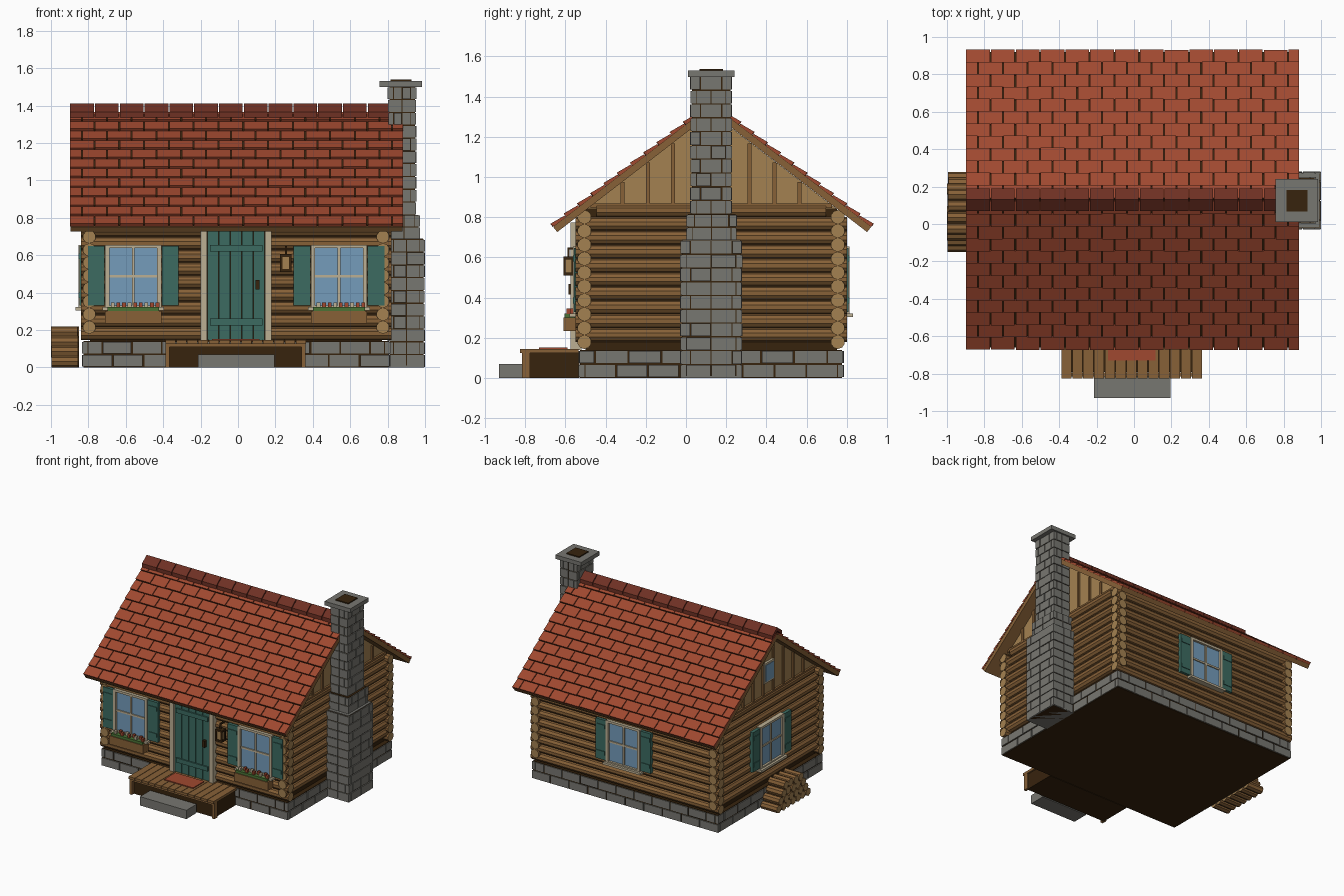
import bpy, bmesh, math, random
from mathutils import Matrix, Vector

if "Cube" in bpy.data.objects:
    bpy.data.objects.remove(bpy.data.objects["Cube"])

random.seed(4)
CX, CY = -0.01, 0.125            # centre of the house


def mat(name, hexcol):
    lin = [(int(hexcol[i:i + 2], 16) / 255) ** 2.2 for i in (0, 2, 4)]
    m = bpy.data.materials.new(name)
    m.diffuse_color = (*lin, 1)
    m.use_nodes = True
    m.node_tree.nodes["Principled BSDF"].inputs["Base Color"].default_value = m.diffuse_color
    return m


STONE = mat("stone grey", "777670")
SHINGLE = mat("shingle red", "9E4A33")
RIDGE = mat("ridge dark red", "6E3428")
LOG = mat("log brown", "86613A")
TAN = mat("cut wood tan", "A28052")
TEAL = mat("painted teal", "3E6B61")
GLASS = mat("window blue", "749BBA")
CREAM = mat("trim cream", "BBAE92")
DARK = mat("dark brown", "3A2815")
GREEN = mat("leaf green", "4C7238")


def finish(name, bm, *mats):
    me = bpy.data.meshes.new(name)
    bmesh.ops.recalc_face_normals(bm, faces=bm.faces)
    bm.to_mesh(me)
    bm.free()
    for m in mats:
        me.materials.append(m)
    ob = bpy.data.objects.new(name, me)
    bpy.context.collection.objects.link(ob)
    return ob


def boxes(name, m, items, M=Matrix()):
    """Boxes given as x0, x1, y0, y1, z0, z1, joined in one object."""
    bm = bmesh.new()
    for x0, x1, y0, y1, z0, z1 in items:
        c = Matrix.Translation(((x0 + x1) / 2, (y0 + y1) / 2, (z0 + z1) / 2))
        s = Matrix.Diagonal((x1 - x0, y1 - y0, z1 - z0, 1))
        bmesh.ops.create_cube(bm, size=1, matrix=M @ c @ s)
    return finish(name, bm, m)


def logs(name, items, r, sides=10):
    """Logs given as centre, axis, length, with pale cut ends."""
    bm = bmesh.new()
    for c, axis, length in items:
        rot = Vector(axis).to_track_quat('Z', 'Y').to_matrix().to_4x4()
        bmesh.ops.create_cone(bm, cap_ends=True, segments=sides, radius1=r, radius2=r,
                              depth=length, matrix=Matrix.Translation(c) @ rot)
    for f in bm.faces:
        f.material_index = int(len(f.verts) > 4)
    return finish(name, bm, LOG, TAN)


def prism(bm, profile, x0, x1):
    """Extrude a closed y-z profile along x."""
    a = [bm.verts.new((x0, y, z)) for y, z in profile]
    b = [bm.verts.new((x1, y, z)) for y, z in profile]
    n = len(a)
    bm.faces.new(a)
    bm.faces.new(b[::-1])
    for i in range(n):
        bm.faces.new((a[i], b[i], b[(i + 1) % n], a[(i + 1) % n]))


def masonry(name, x0, x1, y0, y1, z0, z1, rows, length, gap=0.006):
    """Staggered courses of stones around a mortar core."""
    items, h, d = [], (z1 - z0) / rows, 0.03

    def run(a, b, shift):
        n = max(1, round((b - a) / length))
        w = (b - a) / n
        cuts = [a] + [a + w * (k + 0.5 * shift) for k in range(1 - shift, n)] + [b]
        cuts = sorted(set(round(c, 4) for c in cuts))
        return [(p + gap / 2, q - gap / 2) for p, q in zip(cuts, cuts[1:])]

    for r in range(rows):
        odd = r % 2
        za, zb = z0 + r * h + gap / 2, z0 + (r + 1) * h - gap / 2
        ix, iy = (d, 0) if odd else (0, d)
        for p, q in run(x0 + ix, x1 - ix, odd):
            j = random.uniform(0, 0.004)
            items += [(p, q, y0 + j, y0 + d, za, zb), (p, q, y1 - d, y1 - j, za, zb)]
        for p, q in run(y0 + iy, y1 - iy, odd):
            j = random.uniform(0, 0.004)
            items += [(x0 + j, x0 + d, p, q, za, zb), (x1 - d, x1 - j, p, q, za, zb)]
    boxes(name + "_stones", STONE, items)
    e = 0.009
    boxes(name + "_mortar", DARK, [(x0 + e, x1 - e, y0 + e, y1 - e, z0, z1)])


# Foundation and wall core
masonry("foundation", -0.835, 0.815, -0.535, 0.785, 0, 0.14, 2, 0.165, 0.009)
boxes("wall_core", DARK, [(-0.79, 0.77, -0.5, 0.75, 0.13, 0.84)])

# Interlocking log walls
fb = [((CX, CY + s * 0.63, 0.18 + 0.069 * i), (1, 0, 0), 1.66) for i in range(10) for s in (-1, 1)]
lr = [((CX + s * 0.785, CY, 0.2145 + 0.069 * i), (0, 1, 0), 1.35 if i < 9 else 1.14)
      for i in range(10) for s in (-1, 1)]
logs("front_back_logs", fb, 0.035)
logs("side_logs", lr, 0.035)

# Gables with battens
K, APEX = 0.77, 1.322
bm = bmesh.new()
half = (APEX - 0.84) / K
for s in (-1, 1):
    prism(bm, [(CY - half, 0.84), (CY + half, 0.84), (CY, APEX)],
          CX + s * 0.785 - 0.012, CX + s * 0.785 + 0.012)
finish("gables", bm, TAN)
trim = []
for s in (-1, 1):
    x = CX + s * 0.8
    trim.append((x - 0.012, x + 0.012, CY - 0.6, CY + 0.6, 0.845, 0.868))
    for d in (0.065, 0.19, 0.315, 0.44):
        for t in (-1, 1):
            y = CY + t * d
            trim.append((x - 0.008, x + 0.008, y - 0.01, y + 0.01, 0.86, APEX - K * (d + 0.01)))
boxes("gable_battens", LOG, trim)

# Roof: deck, underlay, shingles, all on both slopes
RX0, RX1, RUN, TOP = -0.90, 0.885, 0.79, 1.36
ang = math.atan(K)
ca, sa = math.cos(ang), math.sin(ang)
SL = RUN / ca


def slope(side, s, n):
    """Point at distance s up from the eave and n above the deck."""
    return CY + 0.005 + side * (RUN - s * ca + n * sa), TOP - K * RUN + s * sa + n * ca


deck, under, tiles = bmesh.new(), bmesh.new(), bmesh.new()
ROWS, W = 12, 0.1326
for side in (-1, 1):
    def P(pts):
        return [slope(side, s, n) for s, n in pts]
    prism(deck, P([(0, -0.032), (0, 0), (SL, 0), (SL - 0.025, -0.032)]), RX0 + 0.005, RX1 - 0.005)
    prism(under, P([(0.005, 0), (0.005, 0.004), (SL, 0.004), (SL, 0)]), RX0 + 0.004, RX1 - 0.004)
    for r in range(ROWS):
        s0, s1 = SL * r / ROWS, SL * (r + 1) / ROWS - 0.004
        x = RX0 - (W / 2 if r % 2 else 0)
        while x < RX1 - 0.01:
            a, b = max(x, RX0), min(x + W, RX1)
            j = random.uniform(-0.002, 0.002)
            prism(tiles, P([(s0 + j, 0.002), (s0 + j, 0.021), (s1, 0.011), (s1, 0.001)]),
                  a + 0.003, b - 0.003)
            x += W
finish("roof_deck", deck, LOG)
finish("roof_underlay", under, DARK)
finish("roof_shingles", tiles, SHINGLE)

# Ridge caps
bm = bmesh.new()
x, yr = RX0, CY + 0.005
while x < RX1 - 0.02:
    prism(bm, [(yr - 0.06, 1.336), (yr - 0.06, 1.366), (yr, 1.412), (yr + 0.06, 1.366),
               (yr + 0.06, 1.336), (yr, 1.382)], x + 0.003, min(x + W, RX1) - 0.003)
    x += W
finish("ridge_caps", bm, RIDGE)

# Chimney
masonry("chimney_base", 0.80, 1.0, -0.03, 0.28, 0, 0.685, 10, 0.1)
masonry("chimney_shoulder", 0.80, 0.975, 0.0, 0.255, 0.685, 0.815, 2, 0.09)
masonry("chimney_stack", 0.80, 0.955, 0.02, 0.23, 0.815, 1.5, 10, 0.1)
boxes("chimney_slabs", STONE, [(0.757, 0.985, 0.01, 0.24, 1.498, 1.53),
                               (0.805, 0.995, -0.025, 0.275, -0.0, 0.01),
                               (0.805, 0.99, -0.02, 0.27, 0.675, 0.69)])
boxes("chimney_flue", DARK, [(0.815, 0.927, 0.067, 0.183, 1.52, 1.538)])


# Windows: local x along the wall, local -y outward
def window(name, x, y, turn, planter=False):
    M = Matrix.Translation((x, y, 0)) @ Matrix.Rotation(math.radians(turn), 4, 'Z')
    boxes(name + "_glass", GLASS, [(-0.135, 0.135, -0.005, 0.02, 0.32, 0.645)], M)
    boxes(name + "_frame", CREAM, [
        (-0.15, -0.128, -0.022, 0.02, 0.31, 0.655), (0.128, 0.15, -0.022, 0.02, 0.31, 0.655),
        (-0.15, 0.15, -0.022, 0.02, 0.637, 0.655), (-0.15, 0.15, -0.022, 0.02, 0.31, 0.332),
        (-0.165, 0.165, -0.04, 0.01, 0.305, 0.322),
        (-0.007, 0.007, -0.014, 0.01, 0.32, 0.645), (-0.13, 0.13, -0.013, 0.01, 0.48, 0.494)], M)
    sh = []
    for s in (-1, 1):
        c = s * 0.198
        sh.append((c - 0.045, c + 0.045, -0.018, 0.01, 0.33, 0.648))
        sh += [(c - 0.038, c + 0.038, -0.023, 0, z, z + 0.03) for z in (0.37, 0.58)]
    boxes(name + "_shutters", TEAL, sh, M)
    if planter:
        boxes(name + "_planter", LOG, [(-0.15, 0.15, -0.07, -0.005, 0.235, 0.302)], M)
        boxes(name + "_leaves", GREEN, [(-0.138, 0.138, -0.064, -0.012, 0.30, 0.322)], M)
        fl = [(-0.12 + 0.03 * i, -0.1 + 0.03 * i, -0.055 + 0.02 * (i % 2), -0.035 + 0.02 * (i % 2),
               0.32, 0.346) for i in range(9)]
        boxes(name + "_red_flowers", SHINGLE, [f for i, f in enumerate(fl) if i % 3], M)
        boxes(name + "_pale_flowers", CREAM, fl[::3], M)


window("front_left_window", -0.56, -0.54, 0, True)
window("front_right_window", 0.54, -0.54, 0, True)
window("back_window", CX, 0.79, 180)
window("side_window", -0.83, CY, -90)

# Small attic window
boxes("attic_frame", CREAM, [(-0.825, -0.79, CY - 0.065, CY + 0.065, 0.96, 1.12)])
boxes("attic_glass", GLASS, [(-0.829, -0.8, CY - 0.05, CY + 0.05, 0.975, 1.105)])

# Door
boxes("door_frame", CREAM, [(-0.2, -0.165, -0.575, -0.52, 0.14, 0.775),
                            (0.145, 0.18, -0.575, -0.52, 0.14, 0.775),
                            (-0.2, 0.18, -0.575, -0.52, 0.742, 0.775)])
boxes("door_backing", DARK, [(-0.166, 0.146, -0.546, -0.52, 0.14, 0.745)])
boxes("door_planks", TEAL, [(-0.164 + 0.0618 * i, -0.105 + 0.0618 * i, -0.56, -0.53, 0.145, 0.742)
                            for i in range(5)]
      + [(-0.15, 0.13, -0.57, -0.55, z, z + 0.035) for z in (0.225, 0.62)])
boxes("door_handle", DARK, [(0.093, 0.115, -0.585, -0.555, 0.415, 0.468)])

# Lantern
boxes("lantern_body", DARK, [(0.225, 0.285, -0.61, -0.56, 0.51, 0.525), (0.225, 0.285, -0.61, -0.56, 0.59, 0.605),
                             (0.25, 0.262, -0.59, -0.53, 0.64, 0.65), (0.25, 0.262, -0.59, -0.58, 0.6, 0.65)]
      + [(x, x + 0.012, y, y + 0.01, 0.515, 0.6) for x in (0.225, 0.273) for y in (-0.61, -0.57)])
boxes("lantern_light", TAN, [(0.233, 0.277, -0.604, -0.566, 0.52, 0.595)])

# Porch with planks, mat and stone step
pw = 0.755 / 13
boxes("porch_planks", LOG, [(-0.39 + pw * i + 0.002, -0.39 + pw * (i + 1) - 0.002, -0.825, -0.535, 0.125, 0.145)
                            for i in range(13)])
boxes("porch_frame", LOG, [(-0.385, 0.36, -0.815, -0.795, 0.108, 0.127)]
      + [(x, x + 0.022, -0.815, -0.775, 0, 0.127) for x in (-0.387, 0.34)])
boxes("porch_shadow", DARK, [(-0.375, 0.35, -0.79, -0.53, 0, 0.126)])
boxes("door_mat", SHINGLE, [(-0.14, 0.115, -0.73, -0.59, 0.14, 0.152)])
boxes("porch_step", STONE, [(-0.215, 0.195, -0.93, -0.8, 0, 0.07)])

# Firewood pile
pile = [((-0.925 + random.uniform(-0.004, 0.004), 0.065 + 0.061 * (i - (6 - r) / 2), 0.031 + 0.0525 * r),
         (1, 0, 0), 0.142) for r in range(4) for i in range(7 - r)]
logs("firewood", pile, 0.0305, 8)
